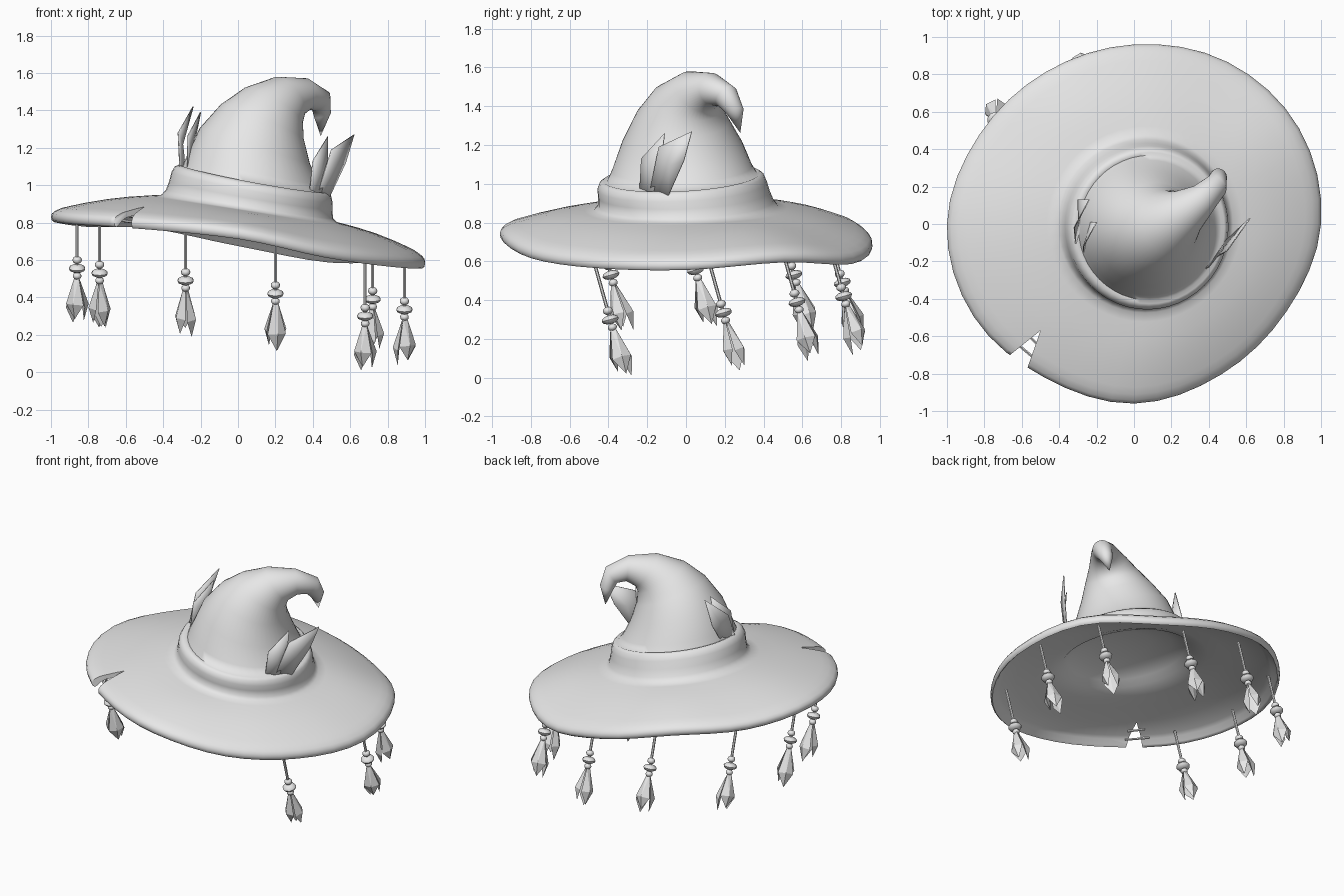
import bpy, bmesh, math
from mathutils import Vector, Matrix

old = bpy.data.objects.get("Cube")
if old:
    bpy.data.objects.remove(old, do_unlink=True)

grey = bpy.data.materials.new("light grey")
grey.use_nodes = True
grey.diffuse_color = (0.8, 0.8, 0.8, 1)
grey.node_tree.nodes["Principled BSDF"].inputs["Base Color"].default_value = (0.8, 0.8, 0.8, 1)


def shade(ob, angle):
    bpy.ops.object.select_all(action='DESELECT')
    ob.select_set(True)
    bpy.context.view_layer.objects.active = ob
    bpy.ops.object.shade_smooth_by_angle(angle=math.radians(angle))


def finish(bm, name):
    """Turn a bmesh into a named object."""
    bmesh.ops.recalc_face_normals(bm, faces=bm.faces)
    me = bpy.data.meshes.new(name)
    bm.to_mesh(me)
    bm.free()
    me.materials.append(grey)
    ob = bpy.data.objects.new(name, me)
    bpy.context.collection.objects.link(ob)
    return ob


def skin(bm, rings, tip_start, tip_end):
    """Bridge rings of points, closing both ends at a single point."""
    vs = [[bm.verts.new(p) for p in r] for r in rings]
    n = len(vs[0])
    for a, b in zip(vs, vs[1:]):
        for i in range(n):
            bm.faces.new((a[i], a[(i + 1) % n], b[(i + 1) % n], b[i]))
    for ring, tip in ((vs[0], tip_start), (vs[-1], tip_end)):
        t = bm.verts.new(tip)
        for i in range(n):
            bm.faces.new((ring[i], ring[(i + 1) % n], t))


def rod(bm, a, b, r, sides=6):
    a, b = Vector(a), Vector(b)
    rot = (b - a).to_track_quat('Z', 'Y').to_matrix().to_4x4()
    bmesh.ops.create_cone(bm, cap_ends=True, segments=sides, radius1=r, radius2=r,
                          depth=(b - a).length, matrix=Matrix.Translation((a + b) / 2) @ rot)


# ---- hat: tilted crown rings plus a wavy brim, as one closed shell ----
SEG = 48
ANG = [2 * math.pi * i / SEG for i in range(SEG)]
EDGE_R = [1.0, 1.02, 1.0, .96, .94, .955, 1.0, .99, .95, .96, .93, .94]
EDGE_Z = [.615, .655, .645, .735, .83, .84, .865, .85, .825, .775, .675, .625]


def cyclic(vals, a):
    """Smooth periodic interpolation of evenly spaced values."""
    n = len(vals)
    s = a / (2 * math.pi) * n
    i, t = int(s), s - int(s)
    p0, p1, p2, p3 = (vals[(i + k) % n] for k in (-1, 0, 1, 2))
    return p1 + .5 * t * (p2 - p0 + t * (2 * p0 - 5 * p1 + 4 * p2 - p3
                                         + t * (3 * (p1 - p2) + p3 - p0)))


def ring(x, y, z, r, tilt, lean):
    t, f = math.radians(tilt), math.radians(lean)
    u = Vector((math.cos(f) * math.cos(t), math.sin(f) * math.cos(t), -math.sin(t)))
    v = Vector((-math.sin(f), math.cos(f), 0))
    c = Vector((x, y, z))
    return [c + r * (math.cos(a - f) * u + math.sin(a - f) * v) for a in ANG]


def brim_ring(base, t, drop=0.0):
    out = []
    for a, b in zip(ANG, base):
        r = cyclic(EDGE_R, a)
        e = Vector((r * math.cos(a), r * math.sin(a), cyclic(EDGE_Z, a)))
        p = b.lerp(e, t)
        p.z += .018 * math.sin(math.pi * t) - drop
        out.append(p)
    return out


# x, y, z, radius, tilt, lean direction
crown = [
    (.452, .252, 1.375, .046, 160, 42), (.443, .208, 1.45, .064, 126, 40),
    (.37, .135, 1.488, .084, 85, 36), (.27, .06, 1.475, .128, 55, 32),
    (.19, .005, 1.425, .182, 33, 22), (.13, -.018, 1.34, .240, 23, 10),
    (.09, -.02, 1.21, .310, 18, 0), (.08, -.02, 1.08, .362, 12, -10),
    (.085, -.02, 1.032, .388, 11, -16), (.085, -.022, 1.036, .405, 11, -16),
    (.08, -.022, 1.022, .425, 11, -16), (.075, -.02, .99, .438, 11, -14),
    (.068, -.01, .945, .443, 10, -12), (.062, 0, .90, .453, 10, -10)]
base = ring(.06, 0, .875, .475, 9, -8)
rings = [ring(*c) for c in crown] + [base]
rings += [brim_ring(base, t) for t in (.1, .3, .5, .7, .82, .9)]
# rolled rim with a hanging lip, then the recessed underside
rings += [brim_ring(base, t, d) for t, d in (
    (.965, .008), (.992, .018), (1, .034), (.992, .054), (.97, .067), (.94, .060),
    (.89, .040), (.84, .032), (.6, .032), (.3, .032), (.1, .032))]
# shallow domed lining
rings += [ring(.06, 0, .868, .43, 9, -8), ring(.065, 0, .905, .385, 9, -8),
          ring(.07, 0, .945, .30, 9, -8), ring(.075, 0, .97, .17, 9, -8)]
bm = bmesh.new()
skin(bm, rings, (.442, .28, 1.262), (.08, 0, .98))
hat = finish(bm, "hat")

# triangular tear cut into the brim edge
bm = bmesh.new()
pts = [(-.50, -.57), (-.80, -.81), (-.64, -.97)]
bottom = [bm.verts.new((x, y, .5)) for x, y in pts]
top = [bm.verts.new((x, y, 1.2)) for x, y in pts]
bm.faces.new(bottom)
bm.faces.new(top)
for i in range(3):
    j = (i + 1) % 3
    bm.faces.new((bottom[i], bottom[j], top[j], top[i]))
cutter = finish(bm, "tear_cutter")
cutter.hide_render = True
bpy.context.view_layer.objects.active = hat
mod = hat.modifiers.new("tear", 'BOOLEAN')
mod.operation, mod.solver, mod.object = 'DIFFERENCE', 'EXACT', cutter
bpy.ops.object.modifier_apply(modifier="tear")
bpy.data.objects.remove(cutter, do_unlink=True)
shade(hat, 75)

# stitches across the tear
bm = bmesh.new()
rod(bm, (-.65, -.62, .815), (-.53, -.72, .80), .008)
rod(bm, (-.58, -.58, .835), (-.50, -.66, .825), .008)
finish(bm, "tear_stitches")


# ---- feathers tucked into the band ----
def feather(name, outline, bulge):
    """Gently folded leaf: fan around a raised middle point."""
    bm = bmesh.new()
    vs = [bm.verts.new(p) for p in outline]
    mid = sum((Vector(p) for p in outline), Vector()) / len(outline)
    c = bm.verts.new(mid + Vector(bulge))
    for i in range(len(vs)):
        bm.faces.new((vs[i], vs[(i + 1) % len(vs)], c))
    ob = finish(bm, name)
    shade(ob, 40)
    mod = ob.modifiers.new("thickness", 'SOLIDIFY')
    mod.thickness, mod.offset = .006, 0


feather("left_feather_large", [(.42, -.19, .94), (.50, -.14, 1.19), (.62, .03, 1.27),
                               (.575, -.01, 1.12), (.49, -.09, .94)], (.004, -.004, 0))
feather("left_feather_small", [(.38, -.24, .94), (.40, -.23, 1.13), (.48, -.11, 1.26),
                               (.48, -.13, 1.10), (.44, -.17, .94)], (.004, -.004, 0))
feather("right_feather_large", [(-.31, -.12, 1.07), (-.32, -.02, 1.28), (-.24, .13, 1.42),
                                (-.30, .13, 1.25), (-.28, -.01, 1.07)], (-.006, 0, 0))
feather("right_feather_small", [(-.27, -.16, 1.06), (-.27, -.12, 1.26), (-.20, .01, 1.39),
                                (-.23, .01, 1.24), (-.25, -.04, 1.07)], (-.006, 0, 0))


# ---- hanging charms: cord, beads and three folded leaves ----
def bead(bm, at, rot, r, flat):
    m = Matrix.Translation(at) @ rot @ Matrix.Diagonal((r, r, r * flat, 1))
    bmesh.ops.create_uvsphere(bm, u_segments=10, v_segments=6, radius=1, matrix=m)


def charm(n, x, y, top, disc, spin):
    axis = Vector((0, .28, -1))
    start = Vector((x, y, top))

    def at(z):
        return start + axis * (top - z)

    rot = axis.to_track_quat('Z', 'Y').to_matrix().to_4x4()
    bm = bmesh.new()
    rod(bm, at(top + .02), at(disc - .06), .009)
    bead(bm, at(disc + .045), rot, .026, .8)
    bead(bm, at(disc), rot, .045, .52)
    bead(bm, at(disc - .04), rot, .024, .8)
    shade(finish(bm, "charm_%d_beads" % n), 45)

    bm = bmesh.new()
    for k in range(3):
        m = Matrix.Translation(at(disc - .045)) @ rot \
            @ Matrix.Rotation(spin + k * 2 * math.pi / 3, 4, 'Z')
        length = .262 - .018 * k
        shape = [(.008, -.012, 0), (.034, -.050, .64), (.036, 0, 1), (.034, .050, .64),
                 (.008, .012, 0), (.062, 0, .62), (.026, 0, .60)]
        v = [bm.verts.new(m @ Vector((p[0], p[1], p[2] * length))) for p in shape]
        for c in (5, 6):        # outer ridge and inner face
            for i in range(5):
                bm.faces.new((v[i], v[(i + 1) % 5], v[c]))
    finish(bm, "charm_%d_leaves" % n)


# x, y and height of the cord top, height of the wide bead
charms = [(-.86, -.025, .82, .555), (-.74, -.465, .81, .53), (-.74, .475, .82, .53),
          (-.28, .725, .78, .49), (.20, .74, .68, .42), (.72, .505, .63, .39),
          (.89, .12, .595, .335), (.68, -.475, .60, .30)]
for n, c in enumerate(charms, 1):
    charm(n, *c, spin=n * .9)
